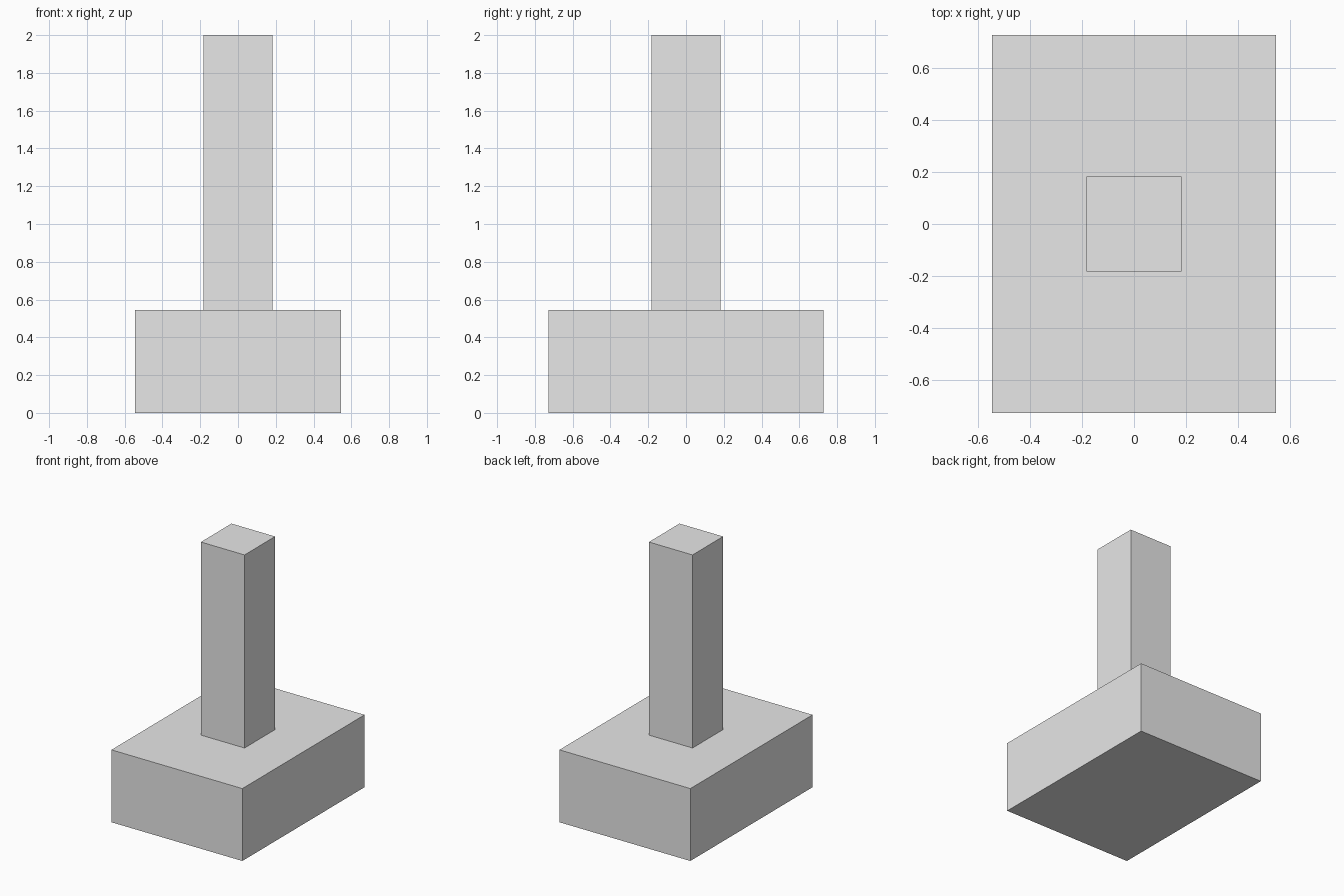
import bpy

# Remove the default cube
default = bpy.data.objects.get("Cube")
if default:
    bpy.data.objects.remove(default, do_unlink=True)

# Single light grey material
grey = bpy.data.materials.new("light_grey")
grey.use_nodes = True
colour = (0.8, 0.8, 0.8, 1.0)
grey.diffuse_color = colour
grey.node_tree.nodes["Principled BSDF"].inputs["Base Color"].default_value = colour

U = 2 / 5.5  # one module: the column is 1 wide, the whole is 5.5 tall


def block(name, width, depth, height, bottom):
    """Box centred on the z axis, sizes in modules."""
    bpy.ops.mesh.primitive_cube_add(size=1, location=(0, 0, (bottom + height / 2) * U))
    ob = bpy.context.object
    ob.name = ob.data.name = name
    ob.scale = (width * U, depth * U, height * U)
    bpy.ops.object.transform_apply(location=False, rotation=False, scale=True)
    ob.data.materials.append(grey)
    return ob


# Footing slab and the column standing on it
block("footing", 3, 4, 1.5, 0)
block("column", 1, 1, 4, 1.5)
